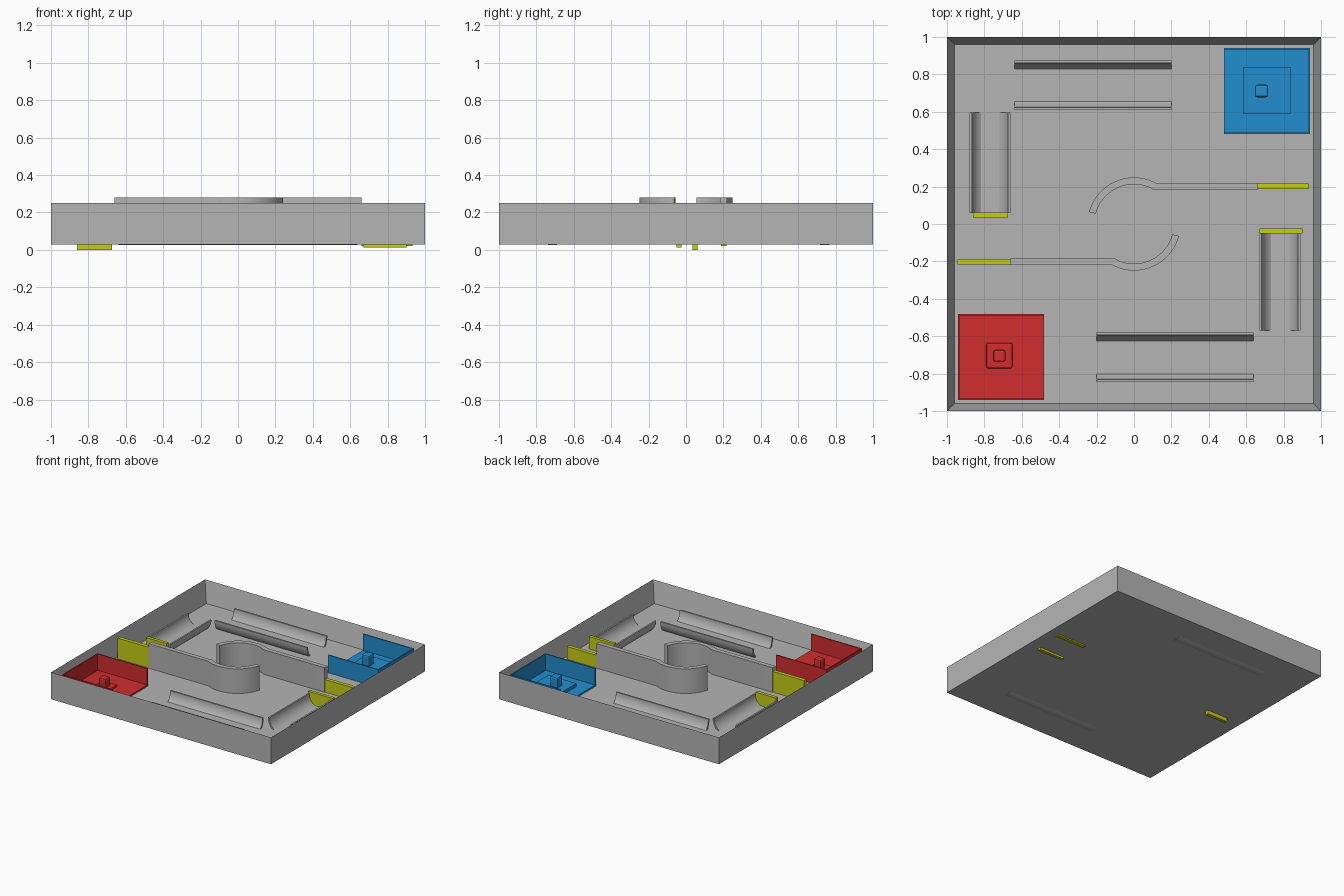
import bpy, bmesh, math
from math import cos, sin, pi, radians

if "Cube" in bpy.data.objects:
    bpy.data.objects.remove(bpy.data.objects["Cube"])


def material(name, rgb):
    m = bpy.data.materials.new(name)
    m.diffuse_color = (*rgb, 1)
    m.use_nodes = True
    m.node_tree.nodes["Principled BSDF"].inputs["Base Color"].default_value = m.diffuse_color
    return m


GREY = material("grey", (0.46, 0.46, 0.46))
RED = material("red", (0.64, 0.026, 0.028))
BLUE = material("blue", (0.016, 0.27, 0.62))
YELLOW = material("yellow", (0.56, 0.62, 0.008))


def finish(name, bm, mat, smooth=False):
    bmesh.ops.recalc_face_normals(bm, faces=bm.faces[:])
    me = bpy.data.meshes.new(name)
    bm.to_mesh(me)
    bm.free()
    me.materials.append(mat)
    ob = bpy.data.objects.new(name, me)
    bpy.context.collection.objects.link(ob)
    if smooth:
        bpy.ops.object.select_all(action='DESELECT')
        ob.select_set(True)
        bpy.context.view_layer.objects.active = ob
        bpy.ops.object.shade_smooth_by_angle(angle=radians(30))
    return ob


def box(name, x, y, z, mat, bevel=0):
    bm = bmesh.new()
    bmesh.ops.create_cube(bm, size=1)
    for v in bm.verts:
        v.co = [(a + b) / 2 + c * (b - a) for (a, b), c in zip((x, y, z), v.co)]
    if bevel:
        bmesh.ops.bevel(bm, geom=bm.edges[:], offset=bevel, segments=2,
                        affect='EDGES', profile=0.5)
    return finish(name, bm, mat)


def extrude(name, points, offset, mat, smooth=False):
    """Strip made of (left, right) point pairs, extruded by offset."""
    bm = bmesh.new()
    rows = [[bm.verts.new(p) for p in pair] for pair in points]
    for (a, b), (c, d) in zip(rows, rows[1:]):
        bm.faces.new((a, b, d, c))
    res = bmesh.ops.extrude_face_region(bm, geom=bm.faces[:], use_keep_orig=True)
    bmesh.ops.translate(bm, vec=offset,
                        verts=[v for v in res["geom"] if isinstance(v, bmesh.types.BMVert)])
    return finish(name, bm, mat, smooth)


# Open tray: outer wall ring and floor
bm = bmesh.new()
bmesh.ops.create_cube(bm, size=2)
for v in bm.verts:
    v.co.z = 0.25 if v.co.z > 0 else 0.03
bm.faces.ensure_lookup_table()
top = max(bm.faces, key=lambda f: f.calc_center_median().z)
bmesh.ops.inset_region(bm, faces=[top], thickness=0.057)
bmesh.ops.translate(bm, verts=top.verts[:], vec=(0, 0, -0.172))
finish("tray", bm, GREY)


# Half-pipe troughs sunk into the floor
def trough(name, along_x, centre, start, end, z, r_out, r_in, n=24):
    pairs = []
    for i in range(n + 1):
        a = pi + pi * i / n
        pair = []
        for r in (r_out, r_in):
            u, w = centre + r * cos(a), z + r * sin(a)
            pair.append((start, u, w) if along_x else (u, start, w))
        pairs.append(pair)
    d = end - start
    extrude(name, pairs, (d, 0, 0) if along_x else (0, d, 0), GREY, True)


trough("back_trough", True, 0.742, -0.64, 0.20, 0.158, 0.133, 0.119)
trough("front_trough", True, -0.713, -0.20, 0.64, 0.158, 0.133, 0.119)
trough("left_trough", False, -0.77, 0.06, 0.597, 0.162, 0.110, 0.097)
trough("right_trough", False, 0.78, -0.57, -0.05, 0.162, 0.110, 0.097)

# Divider walls: straight run that flows into an arc around the centre
for name, s in (("back_divider", 1), ("front_divider", -1)):
    pairs = [((s * 0.66, s * 0.22, 0.07), (s * 0.66, s * 0.183, 0.07))]
    for i in range(25):
        a = radians(62 + (165 - 62) * i / 24)
        pairs.append([(s * r * cos(a), s * r * sin(a), 0.07) for r in (0.249, 0.212)])
    # square up the joint between straight wall and arc
    pairs[1] = ((s * 0.115, s * 0.22, 0.07), (s * 0.105, s * 0.183, 0.07))
    extrude(name, pairs, (0, 0, 0.21), GREY, True)

# Yellow gates, some reaching through the floor
box("left_trough_gate", (-0.86, -0.675), (0.035, 0.062), (0, 0.178), YELLOW)
box("right_trough_gate", (0.67, 0.90), (-0.05, -0.025), (0.013, 0.18), YELLOW)
box("back_divider_gate", (0.66, 0.932), (0.187, 0.217), (0.02, 0.182), YELLOW)
box("front_divider_gate", (-0.943, -0.66), (-0.217, -0.187), (0.04, 0.248), YELLOW)

# Coloured corner bays: floor and three thin walls, open toward the middle
for colour, mat, s in (("red", RED, -1), ("blue", BLUE, 1)):
    def span(a, b):
        return tuple(sorted((s * a, s * b)))
    box(colour + "_bay_floor", span(0.482, 0.942), span(0.48, 0.942), (0.05, 0.09), mat)
    box(colour + "_bay_end_wall", span(0.932, 0.942), span(0.48, 0.942), (0.06, 0.224), mat)
    box(colour + "_bay_inner_wall", span(0.482, 0.942), span(0.48, 0.49), (0.06, 0.224), mat)
    box(colour + "_bay_outer_wall", span(0.482, 0.942), span(0.932, 0.942), (0.06, 0.224), mat)

# Pads and small cubes standing in the bays
box("red_pad", (-0.79, -0.65), (-0.772, -0.635), (0.08, 0.105), RED, 0.01)
box("red_cube", (-0.753, -0.687), (-0.738, -0.672), (0.10, 0.175), RED, 0.012)
box("blue_pad", (0.582, 0.84), (0.59, 0.84), (0.08, 0.115), BLUE)
box("blue_cube", (0.647, 0.717), (0.677, 0.745), (0.11, 0.20), BLUE, 0.012)
